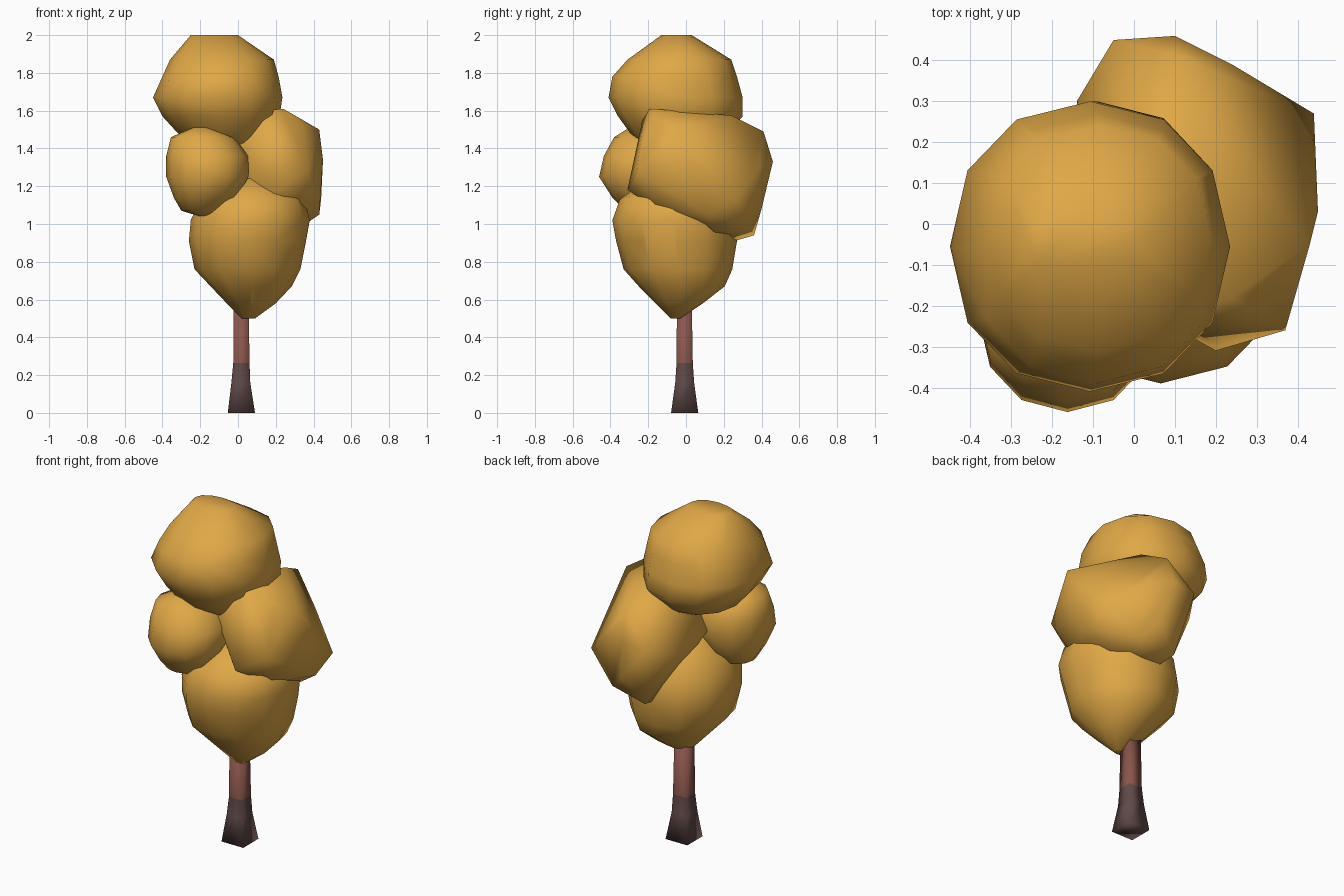
import bpy, bmesh, math


def material(name, rgb):
    m = bpy.data.materials.new(name)
    m.diffuse_color = (*rgb, 1)
    return m


leaf = material("golden leaves", (0.74, 0.39, 0.062))
bark = material("red brown bark", (0.255, 0.092, 0.072))
dark_bark = material("dark bark", (0.115, 0.067, 0.063))


def finish(name, bm, mats):
    bmesh.ops.recalc_face_normals(bm, faces=bm.faces[:])
    for f in bm.faces:
        f.smooth = True
    me = bpy.data.meshes.new(name)
    bm.to_mesh(me)
    bm.free()
    for m in mats:
        me.materials.append(m)
    ob = bpy.data.objects.new(name, me)
    bpy.context.collection.objects.link(ob)
    return ob


def spow(v, e):
    return math.copysign(abs(v) ** e, v)


def hull(name, points):
    """Convex leaf clump around a few points."""
    bm = bmesh.new()
    for p in points:
        bm.verts.new(p)
    bmesh.ops.convex_hull(bm, input=bm.verts[:])
    bmesh.ops.delete(bm, geom=[v for v in bm.verts if not v.link_faces], context='VERTS')
    return finish(name, bm, [leaf])


def clump(name, rings, square=1.0, sides=12):
    """Leaf clump through rings of (z, x min, x max, y min, y max)."""
    points = []
    for z, x0, x1, y0, y1 in rings:
        for i in range(sides):
            a = 2 * math.pi * i / sides
            points.append(((x0 + x1) / 2 + (x1 - x0) / 2 * spow(math.cos(a), square),
                           (y0 + y1) / 2 + (y1 - y0) / 2 * spow(math.sin(a), square), z))
    return hull(name, points)


# Leaf clumps
clump("lower_leaves", [
    (0.50, 0.02, 0.09, -0.08, -0.03), (0.58, -0.06, 0.20, -0.16, 0.09),
    (0.67, -0.14, 0.285, -0.25, 0.205), (0.76, -0.23, 0.33, -0.33, 0.245),
    (0.91, -0.26, 0.36, -0.37, 0.27), (1.02, -0.25, 0.38, -0.39, 0.26),
    (1.13, -0.20, 0.35, -0.35, 0.20), (1.24, -0.08, 0.20, -0.20, 0.10)], 0.95)
clump("top_leaves", [
    (2.00, -0.25, 0.00, -0.13, 0.03), (1.87, -0.36, 0.19, -0.31, 0.24),
    (1.78, -0.40, 0.215, -0.39, 0.27), (1.67, -0.45, 0.235, -0.41, 0.30),
    (1.57, -0.40, 0.22, -0.36, 0.30), (1.46, -0.30, 0.14, -0.28, 0.20),
    (1.38, -0.12, 0.07, -0.15, 0.06)], 0.93)
clump("small_leaves", [
    (1.51, -0.24, -0.14, -0.30, -0.18), (1.46, -0.355, -0.02, -0.38, -0.06),
    (1.36, -0.38, 0.055, -0.435, 0.00), (1.25, -0.38, 0.055, -0.46, 0.00),
    (1.14, -0.34, 0.00, -0.39, -0.04), (1.07, -0.30, -0.09, -0.32, -0.10),
    (1.04, -0.20, -0.12, -0.25, -0.16)], 0.95)

# Tilted, more angular side clump
hull("side_leaves", [
    (0.12, -0.22, 1.60), (0.24, -0.18, 1.61), (0.15, 0.24, 1.575),           # top
    (0.34, -0.15, 1.53), (0.43, -0.05, 1.50), (0.11, 0.41, 1.49), (0.0, 0.1, 1.57),
    (0.37, -0.26, 1.28), (0.45, 0.03, 1.34), (0.44, 0.27, 1.13),             # outer right
    (0.24, 0.39, 1.30), (0.10, 0.46, 1.33), (-0.05, 0.45, 1.31),             # back
    (0.15, 0.40, 1.08), (-0.14, 0.30, 1.25), (-0.14, 0.0, 1.28), (0.0, -0.2, 1.4),
    (0.20, -0.31, 1.18), (0.33, -0.15, 1.08), (0.43, 0.12, 1.05),            # underside
    (0.25, 0.34, 0.98), (0.02, 0.36, 0.94), (0.06, 0.19, 0.89), (0.30, 0.15, 0.96)])

# Square trunk: flared dark foot, lighter stem
bm = bmesh.new()
rows = []
for z, cx, cy, r in [(0, 0.018, -0.007, 0.072), (0.16, 0.015, -0.007, 0.05),
                     (0.265, 0.018, -0.007, 0.043), (0.62, 0.017, -0.009, 0.039)]:
    rows.append([bm.verts.new((cx + sx * r, cy + sy * r, z))
                 for sx, sy in ((-1, -1), (1, -1), (1, 1), (-1, 1))])
for k in range(len(rows) - 1):
    for i in range(4):
        j = (i + 1) % 4
        f = bm.faces.new((rows[k][i], rows[k][j], rows[k + 1][j], rows[k + 1][i]))
        f.material_index = 0 if k == 2 else 1
bm.faces.new(rows[0]).material_index = 1
bm.faces.new(rows[-1])
finish("trunk", bm, [bark, dark_bark])
